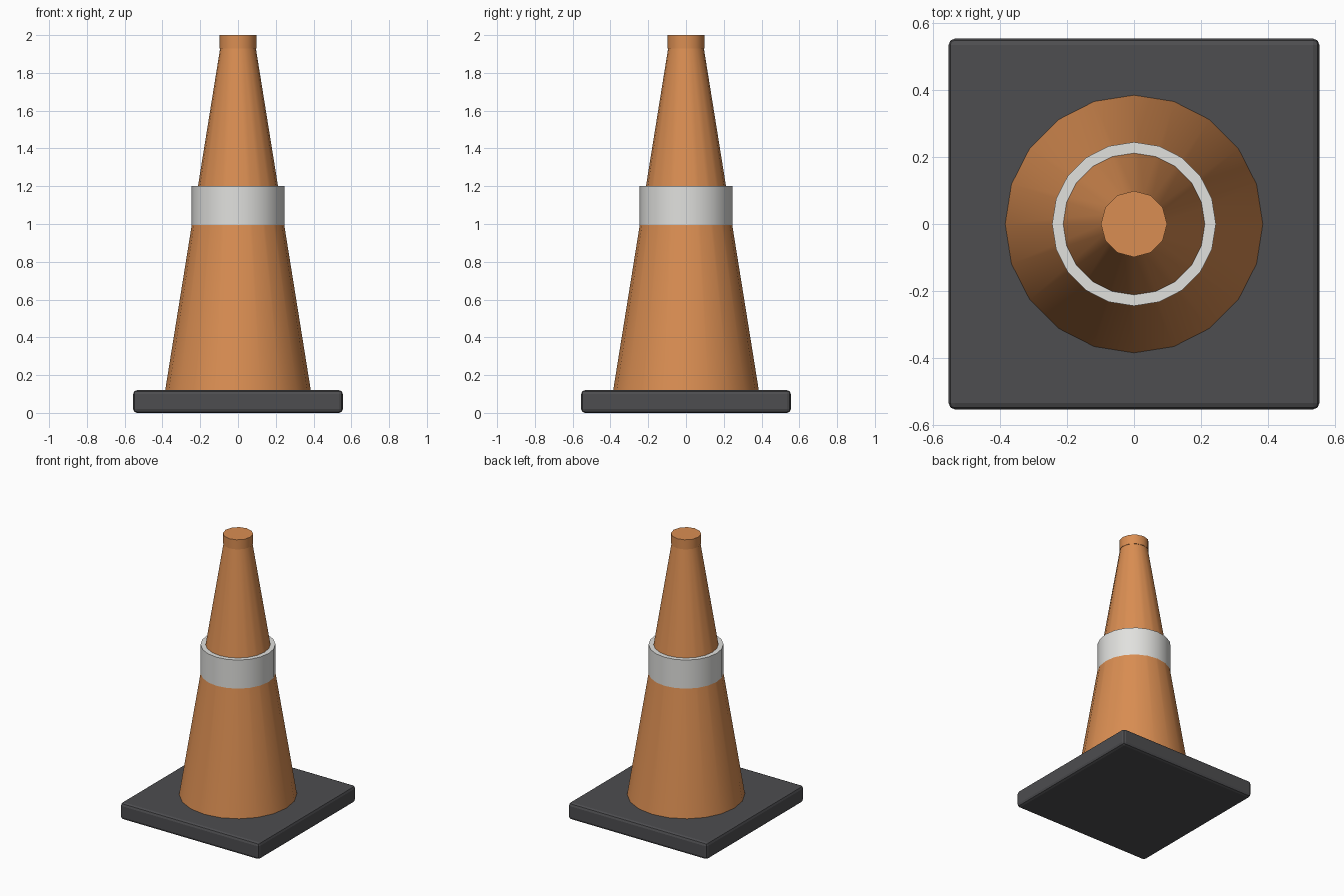
import bpy
from math import radians

cube = bpy.data.objects.get("Cube")
if cube:
    bpy.data.objects.remove(cube, do_unlink=True)


def material(name, color):
    mat = bpy.data.materials.new(name)
    mat.use_nodes = True
    mat.diffuse_color = color
    bsdf = next(n for n in mat.node_tree.nodes if n.type == 'BSDF_PRINCIPLED')
    bsdf.inputs["Base Color"].default_value = color
    bsdf.inputs["Roughness"].default_value = 0.6
    return mat


orange = material("orange", (0.70, 0.27, 0.085, 1))
white = material("white", (0.75, 0.75, 0.73, 1))
dark_grey = material("dark grey", (0.075, 0.075, 0.08, 1))


def frustum(name, sides, r_low, r_high, z_low, z_high, mat):
    """Upright round part with a vertex on the +y axis."""
    bpy.ops.mesh.primitive_cone_add(
        vertices=sides, radius1=r_low, radius2=r_high,
        depth=z_high - z_low, location=(0, 0, (z_low + z_high) / 2))
    obj = bpy.context.object
    obj.name = name
    obj.data.materials.append(mat)
    bpy.ops.object.shade_smooth_by_angle(angle=radians(35))
    return obj


# Square foot with softened edges
bpy.ops.mesh.primitive_cube_add(size=1, location=(0, 0, 0.06))
base = bpy.context.object
base.name = "base"
base.scale = (1.11, 1.11, 0.12)
bpy.ops.object.transform_apply(location=False, rotation=False, scale=True)
base.data.materials.append(dark_grey)
bevel = base.modifiers.new("soft_edges", 'BEVEL')
bevel.width = 0.02
bevel.segments = 2

# Tapered body, reflective sleeve and rounded tip
frustum("cone_body", 20, 0.387, 0.093, 0.11, 1.94, orange)
frustum("reflective_band", 20, 0.245, 0.245, 0.97, 1.2, white)
frustum("tip", 12, 0.099, 0.099, 1.93, 2.0, orange)
